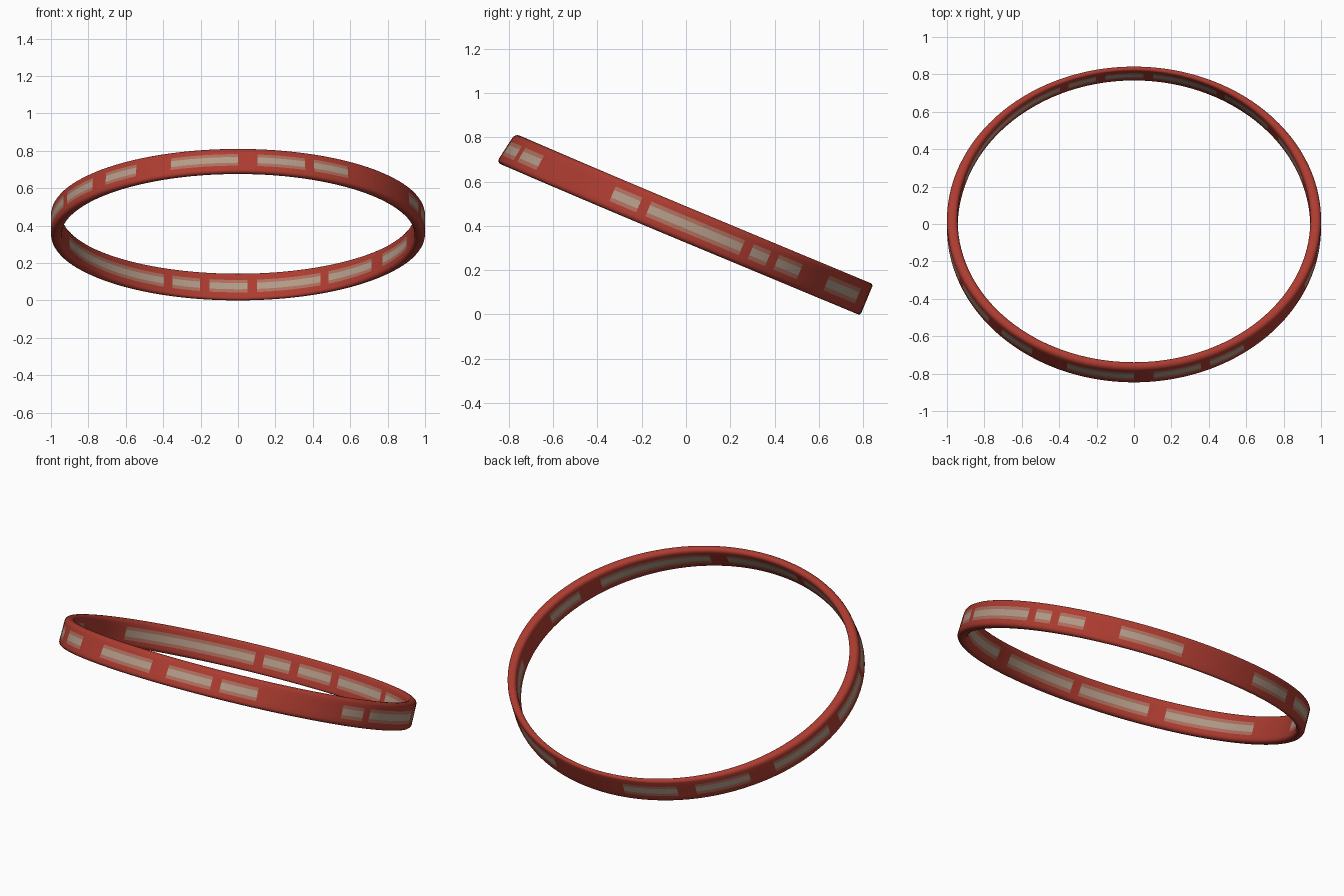
import bpy, bmesh, math
from mathutils import Matrix, Vector

if "Cube" in bpy.data.objects:
    bpy.data.objects.remove(bpy.data.objects["Cube"])

SEG = 120
TILT = math.radians(-22.6)
HALF = 0.076          # half the band height


def material(name, rgb):
    m = bpy.data.materials.new(name)
    m.diffuse_color = (*rgb, 1)
    m.use_nodes = True
    m.node_tree.nodes["Principled BSDF"].inputs["Base Color"].default_value = m.diffuse_color
    return m


def section(t):
    """Rounded band cross-section: (inward offset, height)."""
    r = min(0.022, t * 0.48)
    pts = [(0, n) for n in (-HALF + r, -0.036, -0.018, 0.018, 0.036)]
    for cx, cz, start in ((r, HALF - r, 180), (t - r, HALF - r, 90)):
        for k in range(5):
            a = math.radians(start - k * 22.5)
            pts.append((cx + r * math.cos(a), cz + r * math.sin(a)))
    pts += [(t, n) for n in (0.036, 0.018, -0.018, -0.036)]
    for cx, cz, start in ((t - r, -HALF + r, 0), (r, -HALF + r, -90)):
        for k in range(5):
            a = math.radians(start - k * 22.5)
            pts.append((cx + r * math.cos(a), cz + r * math.sin(a)))
    return pts[:-1]


# Worn pale patches along the outer and inner walls (degrees)
OUTER = [(-25, -15), (-13, 17), (21, 28), (30, 38), (51, 72), (100, 118), (122, 140),
         (150, 175), (180, 200), (205, 219), (226, 238), (249, 269), (277, 290), (294, 299), (301, 306)]
INNER = [(18, 37), (41, 61), (63, 77), (79, 84), (86, 100), (102, 112), (115, 162),
         (190, 225), (230, 255), (258, 285), (290, 330), (340, 355)]


def worn(deg, spans, grow):
    return any(a - grow <= d <= b + grow for a, b in spans for d in (deg, deg - 360))


# Elliptical band, thinner at the back and leaning slightly at the front
bm = bmesh.new()
rings = []
for i in range(SEG):
    a = 2 * math.pi * i / SEG
    c, s = math.cos(a), math.sin(a)
    front, back = max(0, -s) ** 2, max(0, s) ** 2
    t = 0.057 - 0.012 * front - 0.032 * back
    normal = Vector((c / 1.0, s / 0.884, 0)).normalized()
    base = Vector((c, 0.884 * s, 0.006 * front))
    rings.append([bm.verts.new(base - normal * (d + 0.18 * front * n) + Vector((0, 0, n)))
                  for d, n in section(t)])

count = len(rings[0])
for i in range(SEG):
    p, q = rings[i], rings[(i + 1) % SEG]
    deg = (i + 0.5) * 360 / SEG
    for j in range(count):
        k = (j + 1) % count
        f = bm.faces.new((p[j], q[j], q[k], p[k]))
        f.smooth = True
        spans = OUTER if j in (1, 2, 3) else INNER if j in (15, 16, 17) else []
        if worn(deg, spans, 0):
            f.material_index = 2 if j in (2, 16) else 1

bmesh.ops.recalc_face_normals(bm, faces=bm.faces)
bm.transform(Matrix.Rotation(TILT, 4, 'X'))
low = min(v.co.z for v in bm.verts)
bm.transform(Matrix.Translation((0, 0, -low)))

mesh = bpy.data.meshes.new("bangle")
bm.to_mesh(mesh)
bm.free()
bangle = bpy.data.objects.new("bangle", mesh)
bpy.context.collection.objects.link(bangle)
mesh.materials.append(material("red", (0.42, 0.045, 0.03)))
mesh.materials.append(material("worn_red", (0.43, 0.16, 0.11)))
mesh.materials.append(material("pale_wear", (0.45, 0.33, 0.25)))
